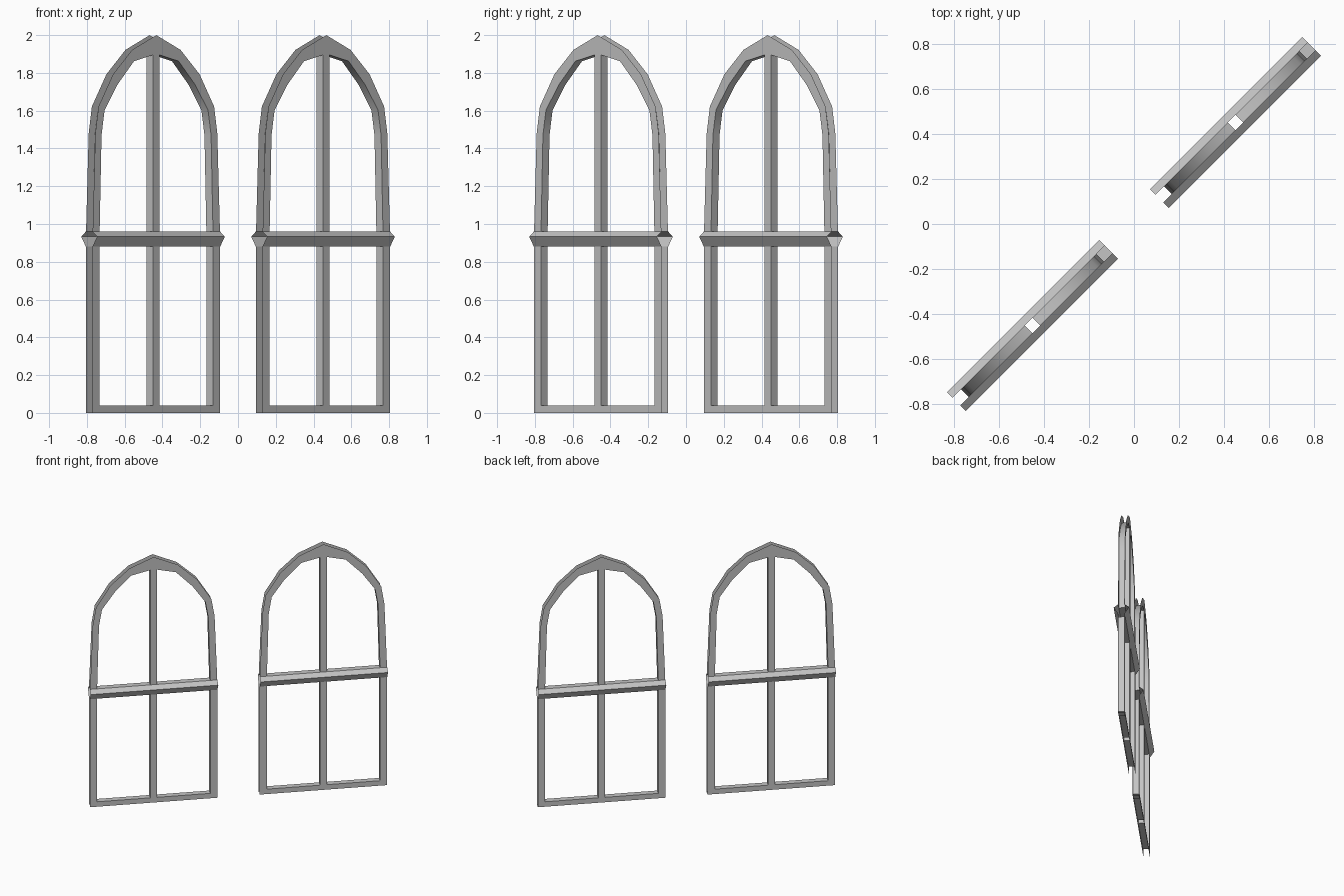
import bpy, bmesh, math
from mathutils import Vector

if "Cube" in bpy.data.objects:
    bpy.data.objects.remove(bpy.data.objects["Cube"])

# Two pointed-arch window frames set on a diagonal; u runs along the window, v is its depth.
# (u and v are measured as their x/y components, so x = c+u+v and y = c+u-v)
D = 0.0175            # half depth of the frame
M = 0.0175            # half width of the mullion
OUT, INN = 0.338, 0.300
SILL, R0, R1, R2 = 0.04, 0.88, 0.933, 0.96   # sill top, rail bottom / widest / top
RW = 0.042            # half depth of the rail at its widest

outer = [(0, 2.0), (0.128, 1.922), (0.229, 1.793), (0.306, 1.622), (0.323, 1.48), (OUT - .001, R2)]
inner = [(M, 1.895), (0.118, 1.862), (0.206, 1.737), (0.274, 1.602), (0.290, 1.47), (INN, R2)]

mat = bpy.data.materials.new("stone_grey")
mat.diffuse_color = (0.55, 0.55, 0.55, 1)
mat.use_nodes = True
mat.node_tree.nodes["Principled BSDF"].inputs["Base Color"].default_value = mat.diffuse_color


def build(name, c, faces):
    """faces: list of (points in u,v,z ; wanted direction in u,v,z)"""
    to_world = lambda u, v, z: Vector((u + v, u - v, z))
    bm = bmesh.new()
    for pts, want in faces:
        vs = [bm.verts.new(to_world(*p) + Vector((c, c, 0))) for p in pts]
        f = bm.faces.new(vs)
        f.normal_update()
        if f.normal.dot(to_world(*want)) < 0:
            f.normal_flip()
        f.smooth = True
    bmesh.ops.remove_doubles(bm, verts=bm.verts, dist=0.0005)
    me = bpy.data.meshes.new(name)
    bm.to_mesh(me)
    bm.free()
    me.set_sharp_from_angle(angle=math.radians(35))
    me.materials.append(mat)
    ob = bpy.data.objects.new(name, me)
    bpy.context.collection.objects.link(ob)


def rect(a, b, z0, z1):
    return [(a, z0), (b, z0), (b, z1), (a, z1)]


for side, c in (("left", -0.45), ("right", 0.45)):
    # flat face plates, front and back
    shapes = [rect(-M, M, SILL, R0), rect(-M, M, R2, 1.895), rect(-OUT, OUT, 0, SILL)]
    for s in (-1, 1):
        shapes.append(rect(s * INN, s * OUT, SILL, R0))
        shapes.append([(0, 2.0), (0, 1.895), (s * M, 1.895)])
        shapes.append([(0, 2.0), (s * M, 1.895), (s * inner[1][0], inner[1][1]),
                       (s * outer[1][0], outer[1][1])])
        for i in range(1, 5):
            q = [outer[i], inner[i], inner[i + 1], outer[i + 1]]
            shapes.append([(s * u, z) for u, z in q])
    plates = [([(u, v, z) for u, z in sh], (0, v, 0)) for sh in shapes for v in (-D, D)]
    build(side + "_frame_plates", c, plates)

    # reveals around the four panes, facing into each opening
    reveals = []
    upper = [(M, R2)] + inner
    lower = [(M, SILL), (M, R0), (INN, R0), (INN, SILL)]
    for loop, mid in ((upper, (0.15, 1.4)), (lower, (0.15, 0.46))):
        for s in (-1, 1):
            for i in range(len(loop)):
                a, b = loop[i], loop[(i + 1) % len(loop)]
                pts = [(s * a[0], -D, a[1]), (s * b[0], -D, b[1]),
                       (s * b[0], D, b[1]), (s * a[0], D, a[1])]
                want = (s * (mid[0] - (a[0] + b[0]) / 2), 0, mid[1] - (a[1] + b[1]) / 2)
                # direction across the edge, signed towards the pane
                e = (b[1] - a[1], -(b[0] - a[0]))
                k = 1 if e[0] * want[0] * s + e[1] * want[2] > 0 else -1
                reveals.append((pts, (s * k * e[0], 0, k * e[1])))
    build(side + "_pane_reveals", c, reveals)

    # foot under the far jamb
    foot = [(INN, -D, 0), (OUT, -D, 0), (OUT, D, 0), (INN, D, 0)]
    build(side + "_jamb_foot", c, [(foot, (0, 0, -1))])

    # bevelled cross rail, open at its ends
    rail = []
    for s in (-1, 1):
        for (v0, z0), (v1, z1) in (((D, R0), (RW, R1)), ((RW, R1), (D, R2))):
            pts = [(-OUT, s * v0, z0), (OUT, s * v0, z0), (OUT, s * v1, z1), (-OUT, s * v1, z1)]
            rail.append((pts, (0, s, 0)))
    build(side + "_cross_rail", c, rail)
